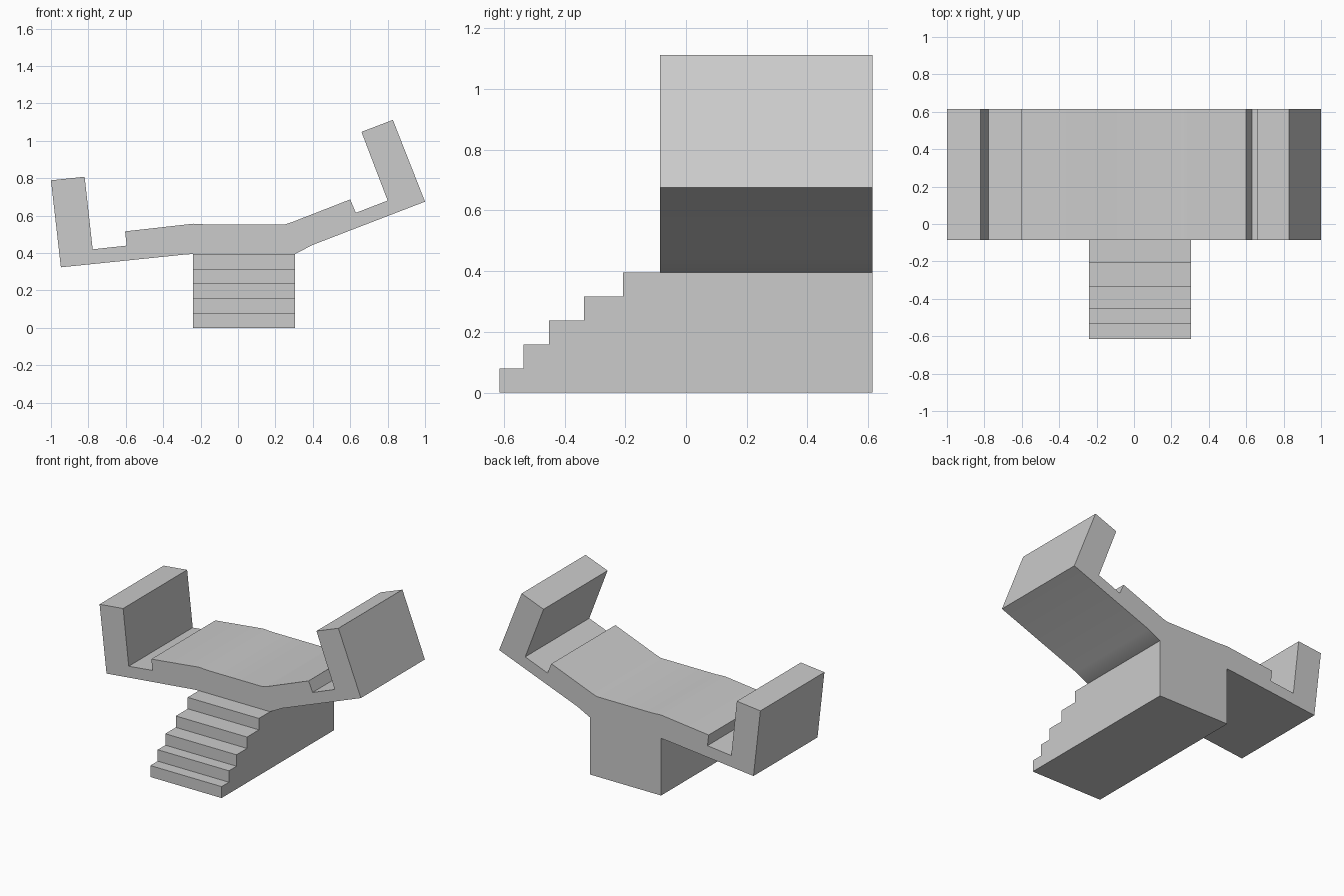
import bpy, bmesh
from mathutils import Vector

if "Cube" in bpy.data.objects:
    bpy.data.objects.remove(bpy.data.objects["Cube"])


def extrude_profile(name, points, depth):
    """Extrude a closed 3D outline along the depth vector."""
    bm = bmesh.new()
    face = bm.faces.new([bm.verts.new(p) for p in points])
    result = bmesh.ops.extrude_face_region(bm, geom=[face], use_keep_orig=True)
    moved = [v for v in result["geom"] if isinstance(v, bmesh.types.BMVert)]
    bmesh.ops.translate(bm, verts=moved, vec=Vector(depth))
    bmesh.ops.recalc_face_normals(bm, faces=bm.faces[:])
    mesh = bpy.data.meshes.new(name)
    bm.to_mesh(mesh)
    bm.free()
    obj = bpy.data.objects.new(name, mesh)
    bpy.context.collection.objects.link(obj)
    bpy.ops.object.select_all(action="DESELECT")
    bpy.context.view_layer.objects.active = obj
    obj.select_set(True)
    bpy.ops.object.shade_smooth_by_angle()
    return obj


# Base block with five steps rising from the front
LEFT, RIGHT, BACK, DECK_Z = -0.24, 0.305, 0.615, 0.395
fronts = [-0.615, -0.535, -0.452, -0.337, -0.207]
steps = [(BACK, 0), (fronts[0], 0)]
for i, y in enumerate(fronts):
    z = DECK_Z * (i + 1) / len(fronts)
    if i:
        steps.append((y, DECK_Z * i / len(fronts)))
    steps.append((y, z))
steps.append((BACK, DECK_Z))
extrude_profile("stair_base", [(LEFT, y, z) for y, z in steps],
                (RIGHT - LEFT, 0, 0))

# Bent deck with an upright wall at each end and a channel beside each wall
deck = [
    (-0.947, 0.324), (-0.285, 0.392), (-0.24, 0.395), (0.305, 0.395),
    (0.40, 0.444), (1.0, 0.675), (0.828, 1.112), (0.66, 1.048),
    (0.80, 0.681), (0.63, 0.615), (0.60, 0.687), (0.285, 0.564),
    (0.25, 0.553), (-0.165, 0.553), (-0.24, 0.557), (-0.604, 0.516),
    (-0.595, 0.44), (-0.777, 0.42), (-0.82, 0.808), (-1.0, 0.789),
]
extrude_profile("winged_deck", [(x, -0.085, z) for x, z in deck],
                (0, BACK + 0.085, 0))
